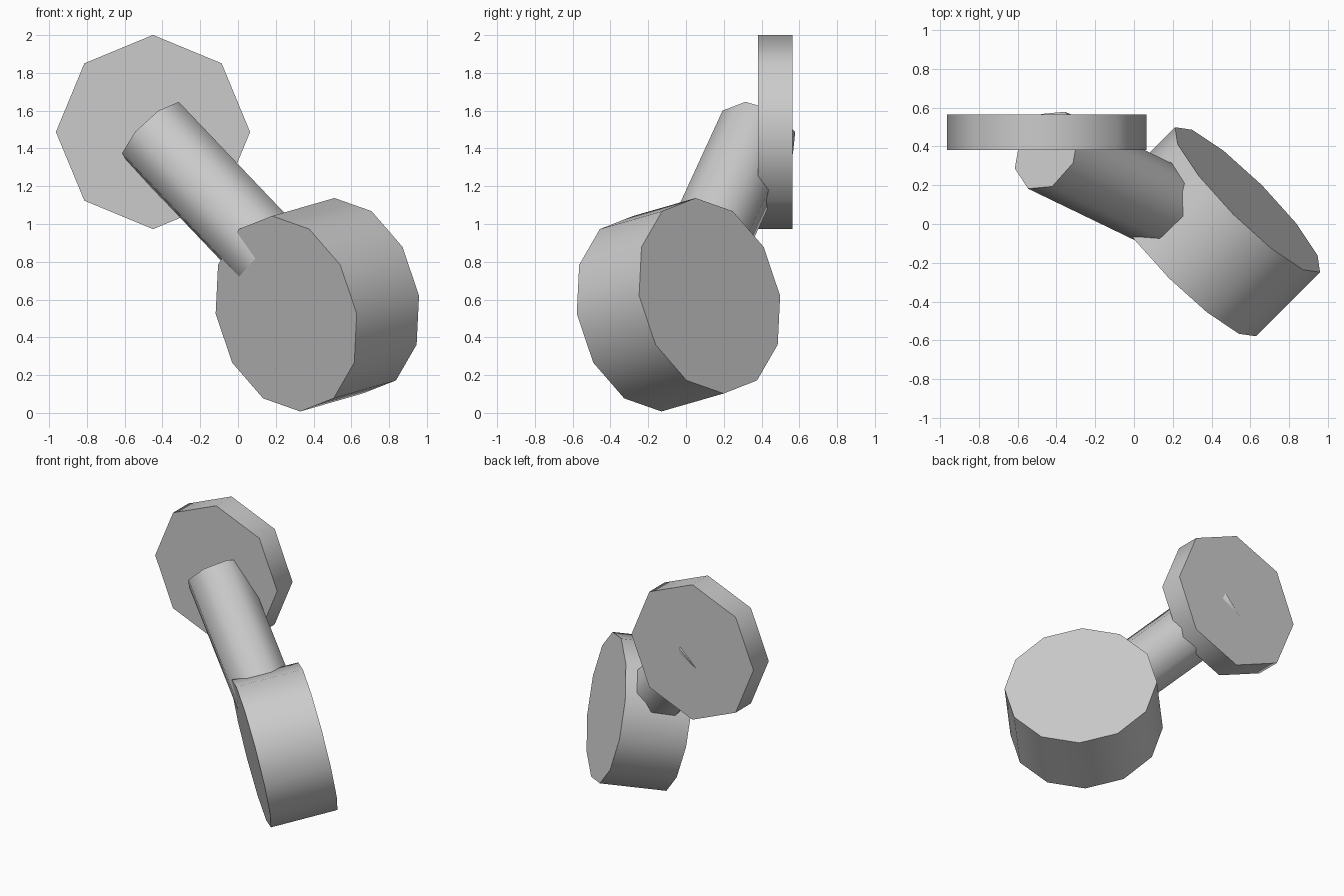
import bpy
import bmesh
import math
from mathutils import Matrix, Vector

cube = bpy.data.objects.get("Cube")
if cube:
    bpy.data.objects.remove(cube, do_unlink=True)

# Single flat grey
grey = bpy.data.materials.new("plain_grey")
grey.use_nodes = True
colour = (0.6, 0.6, 0.6, 1.0)
grey.diffuse_color = colour
grey.node_tree.nodes["Principled BSDF"].inputs["Base Color"].default_value = colour


def cylinder(name, start, end, radius, sides):
    """Capped cylinder between two points, with one corner pointing up."""
    start, end = Vector(start), Vector(end)
    axis = (end - start).normalized()
    up = Vector((0, 0, 1))
    up = (up - axis * up.dot(axis)).normalized()
    side = up.cross(axis)
    place = Matrix((side, up, axis)).transposed().to_4x4()
    place.translation = (start + end) / 2

    mesh = bpy.data.meshes.new(name)
    bm = bmesh.new()
    bmesh.ops.create_cone(bm, cap_ends=True, segments=sides, radius1=radius,
                          radius2=radius, depth=(end - start).length)
    bm.to_mesh(mesh)
    bm.free()
    mesh.materials.append(grey)

    obj = bpy.data.objects.new(name, mesh)
    obj.matrix_world = place
    bpy.context.collection.objects.link(obj)
    bpy.ops.object.select_all(action='DESELECT')
    obj.select_set(True)
    bpy.context.view_layer.objects.active = obj
    bpy.ops.object.shade_smooth_by_angle(angle=math.radians(60))
    return obj


disc_front = Vector((-0.45, 0.38, 1.487))
drum_front = Vector((0.255, -0.205, 0.525))
drum_back = Vector((0.585, 0.125, 0.62))

# Thin upright disc at the top
cylinder("mounting_disc", disc_front, disc_front + Vector((0, 0.185, 0)), 0.514, 8)
# Slanted rod from the disc to the middle of the drum
cylinder("connecting_rod", disc_front, (drum_front + drum_back) / 2, 0.22, 8)
# Heavy tilted drum at the bottom
cylinder("drum", drum_front, drum_back, 0.528, 12)
